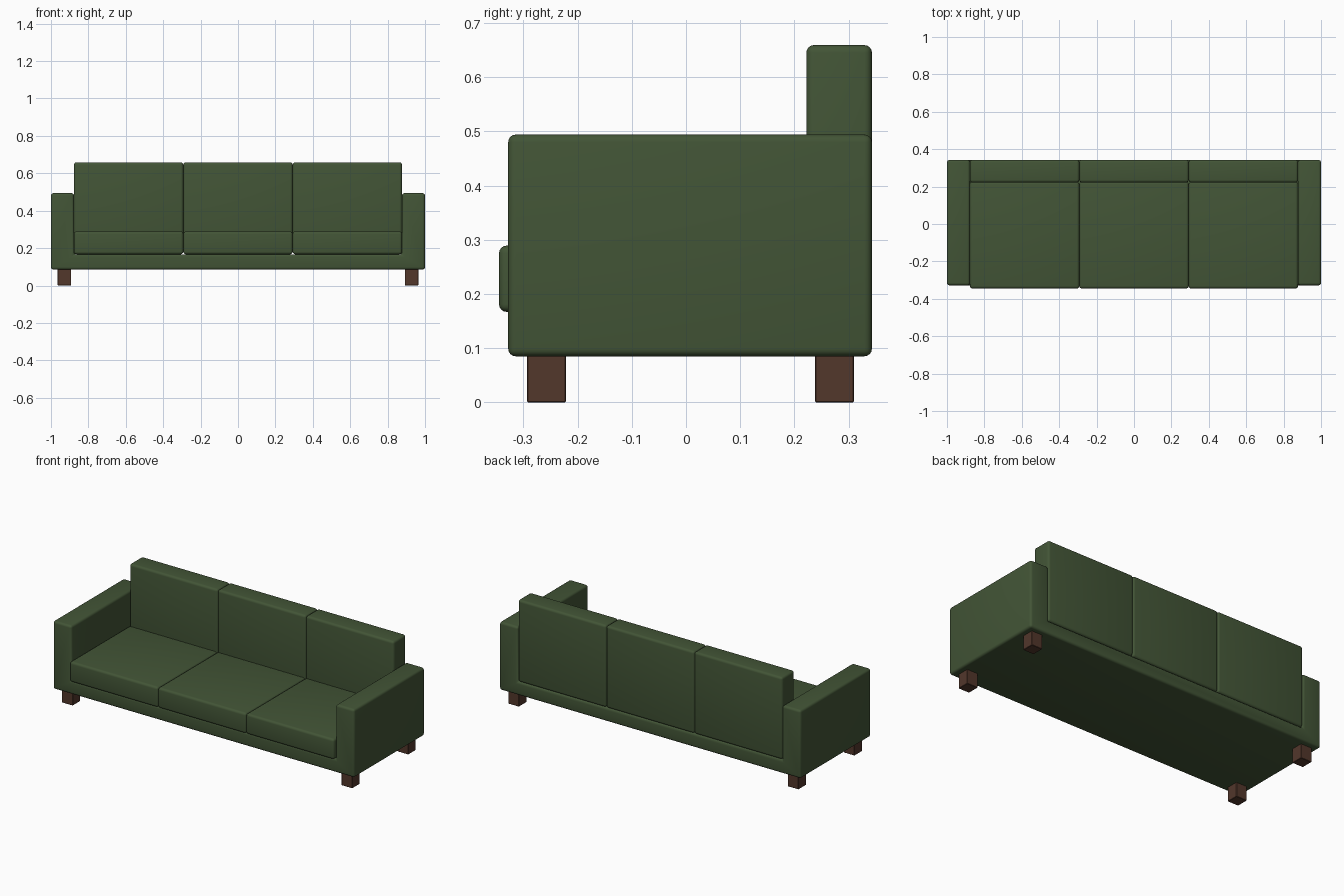
import bpy, bmesh
from mathutils import Vector

if "Cube" in bpy.data.objects:
    bpy.data.objects.remove(bpy.data.objects["Cube"])


def material(name, color):
    m = bpy.data.materials.new(name)
    m.diffuse_color = (*color, 1)
    m.use_nodes = True
    m.node_tree.nodes["Principled BSDF"].inputs["Base Color"].default_value = m.diffuse_color
    return m


fabric = material("green_fabric", (0.055, 0.09, 0.037))
wood = material("dark_wood", (0.085, 0.038, 0.024))


def finish(name, bm, mat, bevel, segments):
    bmesh.ops.recalc_face_normals(bm, faces=bm.faces)
    mesh = bpy.data.meshes.new(name)
    bm.to_mesh(mesh)
    bm.free()
    obj = bpy.data.objects.new(name, mesh)
    bpy.context.collection.objects.link(obj)
    mesh.materials.append(mat)
    mod = obj.modifiers.new("rounded_edges", 'BEVEL')
    mod.width = bevel
    mod.segments = segments
    mod.limit_method = 'ANGLE'
    bpy.context.view_layer.objects.active = obj
    obj.select_set(True)
    bpy.ops.object.modifier_apply(modifier=mod.name)
    bpy.ops.object.shade_smooth_by_angle(angle=0.6)
    obj.select_set(False)
    return obj


def box(name, lo, hi, mat, bevel, segments=4):
    lo, hi = Vector(lo), Vector(hi)
    bm = bmesh.new()
    bmesh.ops.create_cube(bm, size=1)
    bmesh.ops.scale(bm, vec=hi - lo, verts=bm.verts)
    bmesh.ops.translate(bm, vec=(lo + hi) / 2, verts=bm.verts)
    return finish(name, bm, mat, bevel, segments)


# Frame: U-shaped front profile (base plus both arms) extruded front to back
FRONT, BACK = -0.328, 0.343
BOTTOM, DECK, ARM_TOP, INNER = 0.085, 0.166, 0.494, 0.877
profile = [(-1, BOTTOM), (1, BOTTOM), (1, ARM_TOP), (INNER, ARM_TOP),
           (INNER, DECK), (-INNER, DECK), (-INNER, ARM_TOP), (-1, ARM_TOP)]
bm = bmesh.new()
face = bm.faces.new([bm.verts.new((x, FRONT, z)) for x, z in profile])
ext = bmesh.ops.extrude_face_region(bm, geom=[face])
bmesh.ops.translate(bm, vec=(0, BACK - FRONT, 0),
                    verts=[v for v in ext["geom"] if isinstance(v, bmesh.types.BMVert)])
finish("frame", bm, fabric, 0.014, 4)

# Three seat cushions and three back cushions
width = 2 * INNER / 3
for i, side in enumerate(("left", "middle", "right")):
    x0 = -INNER + i * width
    x1 = x0 + width
    box(f"seat_cushion_{side}", (x0, -0.345, 0.167), (x1, 0.226, 0.289), fabric, 0.014)
    box(f"back_cushion_{side}", (x0, 0.222, 0.167), (x1, 0.343, 0.659), fabric, 0.014)

# Four square legs
for sx, side in ((-1, "left"), (1, "right")):
    for y, end in ((-0.257, "front"), (0.274, "back")):
        x = sx * 0.928
        box(f"{end}_leg_{side}", (x - 0.036, y - 0.036, 0),
            (x + 0.036, y + 0.036, BOTTOM + 0.002), wood, 0.002, 1)
